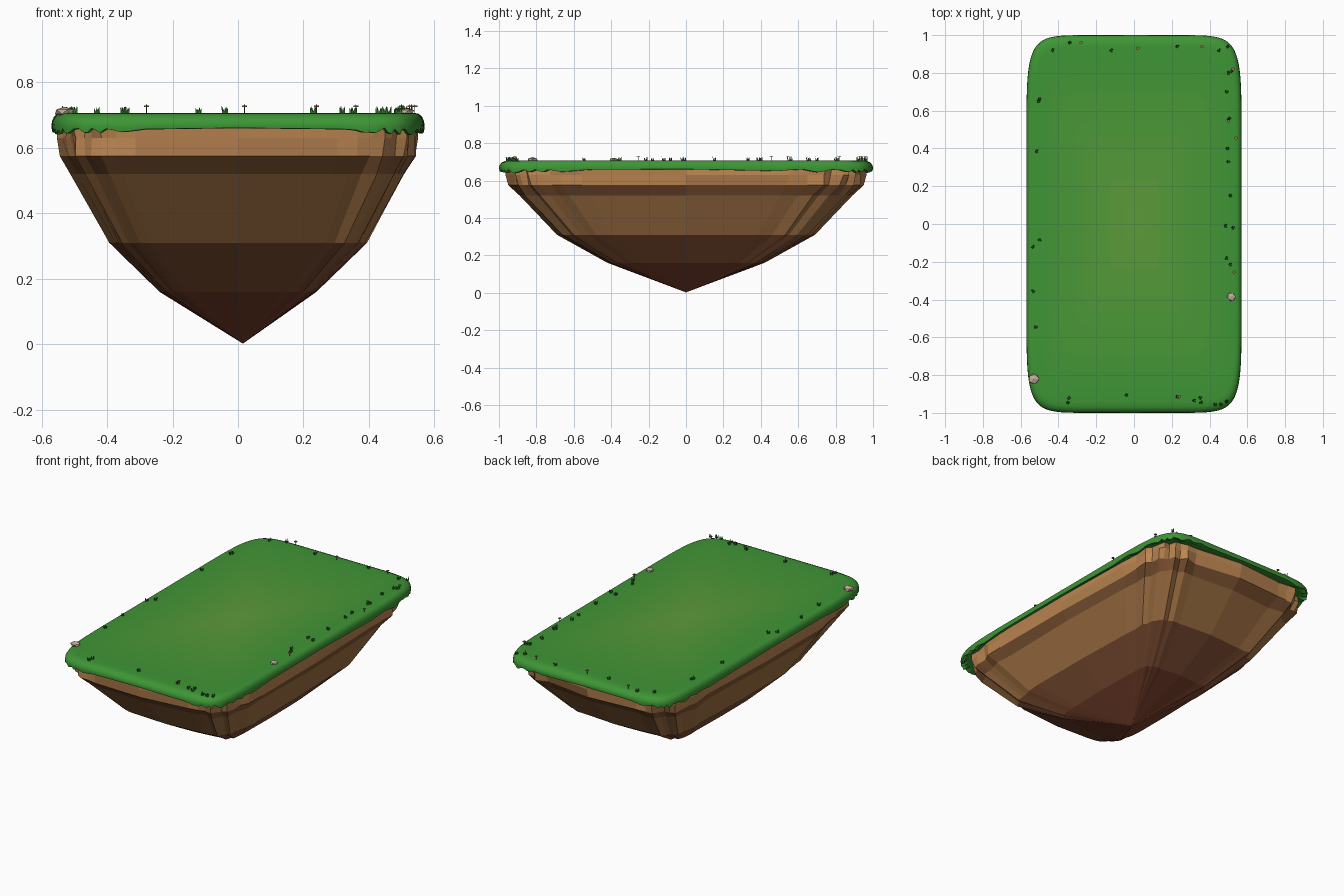
import bpy, bmesh, math, random
from mathutils import Matrix, Vector

if "Cube" in bpy.data.objects:
    bpy.data.objects.remove(bpy.data.objects["Cube"])

random.seed(7)
A, B, TOP = 0.57, 1.0, 0.707


def lin(c):
    return tuple((v / 255) ** 2.2 for v in c) + (1,)


def material(name, rgb):
    m = bpy.data.materials.new(name)
    m.diffuse_color = lin(rgb)
    m.use_nodes = True
    m.node_tree.nodes["Principled BSDF"].inputs["Base Color"].default_value = m.diffuse_color
    return m


def outline(t, s=1.0, n=9):
    # rounded-rectangle superellipse
    f = lambda v: math.copysign(abs(v) ** (2 / n), v) if abs(v) > 1e-9 else 0
    return A * s * f(math.cos(t)), B * s * f(math.sin(t))


def finish(bm, name, mats, smooth=False):
    bmesh.ops.recalc_face_normals(bm, faces=bm.faces)
    me = bpy.data.meshes.new(name)
    bm.to_mesh(me)
    bm.free()
    for m in mats:
        me.materials.append(m)
    ob = bpy.data.objects.new(name, me)
    bpy.context.collection.objects.link(ob)
    if smooth:
        bpy.context.view_layer.objects.active = ob
        ob.select_set(True)
        bpy.ops.object.shade_smooth_by_angle(angle=math.radians(50))
        ob.select_set(False)
    return ob


def loft(bm, rings, start, end, mat_of):
    # skin between rings and fan both ends to a point
    vs = [[bm.verts.new(p) for p in r] for r in rings]
    n = len(vs[0])
    a, b = bm.verts.new(start), bm.verts.new(end)
    for j in range(n):
        k = (j + 1) % n
        bm.faces.new((a, vs[0][j], vs[0][k])).material_index = mat_of(0)
        for i in range(len(vs) - 1):
            f = bm.faces.new((vs[i][j], vs[i + 1][j], vs[i + 1][k], vs[i][k]))
            f.material_index = mat_of(i + 1)
        bm.faces.new((b, vs[-1][k], vs[-1][j])).material_index = mat_of(len(vs))


# rock underside: faceted rings narrowing to a point, ridged at the corners
rock_mats = [material("rock_tan", (186, 132, 82)), material("rock_shadow", (130, 88, 56)),
             material("rock_mid", (160, 113, 70)), material("rock_dark", (130, 82, 56)),
             material("rock_deep", (122, 68, 48))]
N = 48
levels = [(0.965, 0.664), (0.965, 0.63), (0.95, 0.575), (0.89, 0.52), (0.69, 0.31), (0.42, 0.16)]
column = [0 if j % 12 == 0 else random.uniform(-0.035, 0.008) for j in range(N)]
rings = []
for s, z in levels:
    ring = []
    for j in range(N):
        jitter = column[j] + random.uniform(-0.015, 0.012) * (j % 12 != 0)
        x, y = outline(math.tau * j / N, s * (1 + jitter), 7.5)
        ring.append((x, y, z))
    rings.append(ring)
band = [0, 0, 0, 1, 2, 3, 4]
bm = bmesh.new()
loft(bm, rings, (0, 0, 0.664), (0.015, 0, 0.002), lambda i: band[i])
finish(bm, "rock_underside", rock_mats)

# grass cap: smooth slab with a ragged, dripping hem
C = 144
steps = 12
greens = []
for i in range(steps):
    k = i / (steps - 1)
    greens.append(material("grass_%d" % i, [a + (b - a) * k for a, b in zip((94, 154, 60), (64, 148, 56))]))
drip = []
for j in range(C):
    t = math.tau * j / C
    wave = 0.5 + 0.5 * math.sin(j * 1.25 + 2 * math.sin(j * 0.37))
    drip.append((0.016 * wave + random.uniform(0, 0.006)) * abs(math.sin(2 * t)) ** 0.3)
prof = [(0.94 * (i + 1) / steps, TOP, 0) for i in range(steps)]
prof += [(0.967, 0.705, 0), (0.986, 0.696, 0), (0.997, 0.682, 0), (1.0, 0.668, 0.4),
         (0.998, 0.661, 1), (0.982, 0.660, 1), (0.955, 0.666, 0)]
rings = [[(*outline(math.tau * j / C, s), z - d * drip[j]) for j in range(C)] for s, z, d in prof]
bm = bmesh.new()
loft(bm, rings, (0, 0, TOP), (0, 0, 0.667), lambda i: min(i, steps - 1))
finish(bm, "grass_cap", greens, True)

# grass tufts around the rim
tufts = [(-.43, .92), (-.34, .96), (-.12, .92), (.23, .94), (.45, .92), (.495, .94), (.50, .80),
         (.515, .81), (.49, .70), (.505, .56), (.495, .40), (.50, .33), (.51, .15), (.485, -.01),
         (.525, -.02), (.49, -.18), (.51, -.215), (.46, -.955), (.32, -.935), (.355, -.945),
         (.35, -.92), (.43, -.955), (.49, -.94), (.23, -.915), (-.04, -.905), (-.345, -.92),
         (-.35, -.945), (-.52, -.545), (-.535, -.355), (-.535, -.12), (-.50, -.085),
         (-.515, .385), (-.50, .66), (-.505, .65), (.50, .55)]
bm = bmesh.new()
for x, y in tufts:
    for i in range(5):
        a = math.tau * i / 5 + random.random()
        d = Vector((math.cos(a), math.sin(a), 0))
        h = random.uniform(0.016, 0.024)
        r = bmesh.ops.create_cone(bm, segments=3, radius1=0.005, radius2=0, depth=h, cap_ends=True)
        for v in r["verts"]:
            lean = 0.010 if v.co.z > 0 else 0.005
            v.co += Vector((x, y, TOP + h / 2 - 0.002)) + d * lean
finish(bm, "grass_tufts", [material("tuft_green", (52, 118, 46))])

# tiny flowers: thin stem with a flat head
flowers = [(.53, -.255), (.54, .455), (.24, -.915), (.02, .93), (-.28, .96), (.36, .94), (.525, .82), (.50, .545)]
bm = bmesh.new()
for x, y in flowers:
    for rad, dep, z in ((0.0015, 0.03, 0.717), (0.009, 0.004, 0.727)):
        r = bmesh.ops.create_cone(bm, segments=6, radius1=rad, radius2=rad, depth=dep, cap_ends=True,
                                  matrix=Matrix.Translation((x, y, z)))
        for f in {f for v in r["verts"] for f in v.link_faces}:
            f.material_index = int(rad > 0.005)
finish(bm, "flowers", [material("stem_green", (50, 100, 45)), material("petal", (165, 110, 90))])

# pebbles
bm = bmesh.new()
for x, y, rad in ((.515, -.385, .025), (-.53, -.82, .031)):
    r = bmesh.ops.create_icosphere(bm, subdivisions=1, radius=rad)
    for v in r["verts"]:
        v.co *= random.uniform(0.85, 1.1)
        v.co.z *= 0.5
        v.co += Vector((x, y, TOP + 0.003))
finish(bm, "pebbles", [material("stone", (190, 172, 152))])
